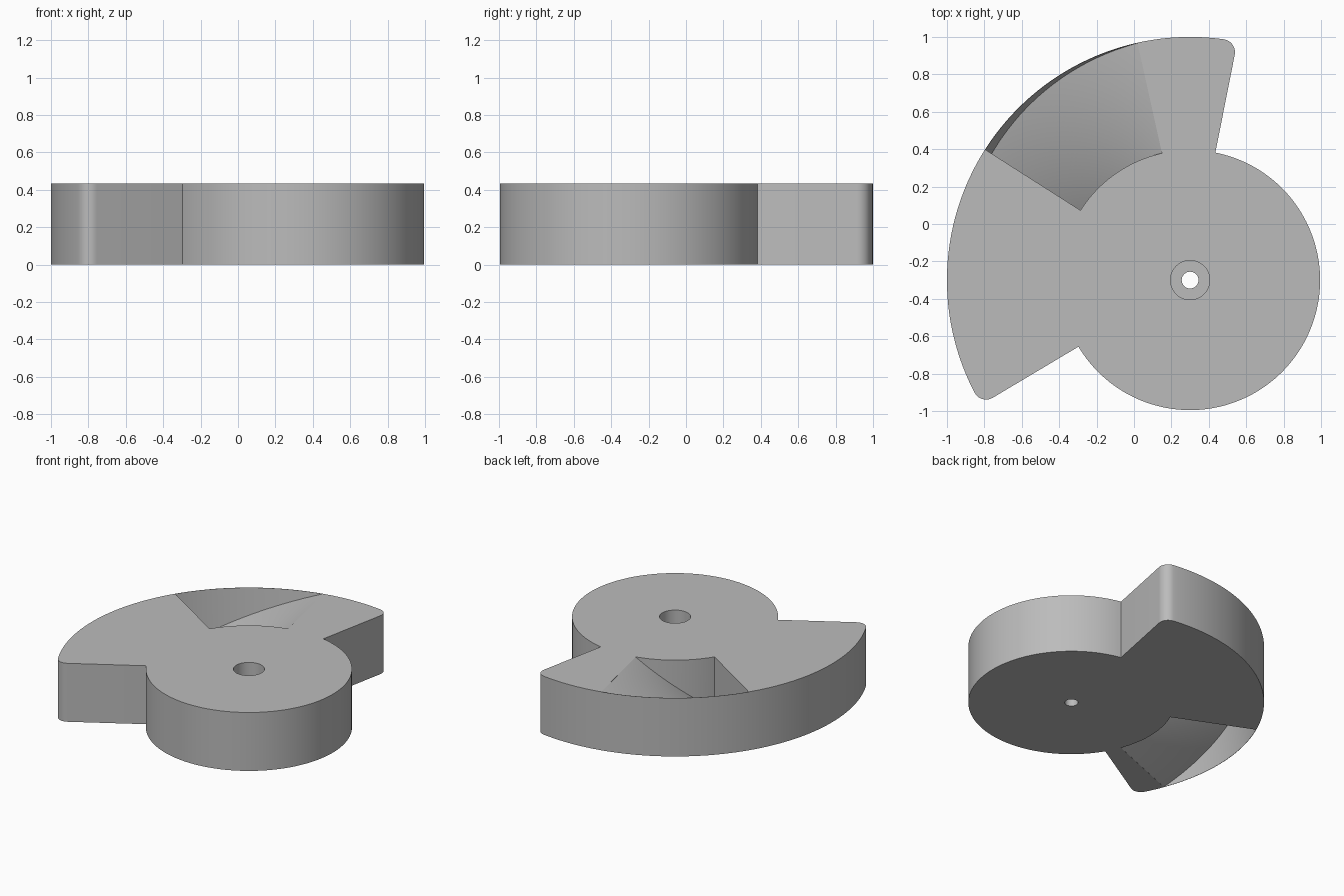
import bpy, bmesh, math

if "Cube" in bpy.data.objects:
    bpy.data.objects.remove(bpy.data.objects["Cube"])

H = 0.435                      # thickness
CX, CY = 0.30, -0.30           # hub centre
R_HUB, R_ARM = 0.695, 1.30     # hub and sector radii
A0, A1 = 78.8, 210.8           # sector limits in degrees
FIL = 0.07                     # corner fillet radius
DEPTH, LEAN = 0.39, 0.04       # pocket depth and wall lean


def polar(r, deg, cx=CX, cy=CY):
    a = math.radians(deg)
    return (cx + r * math.cos(a), cy + r * math.sin(a))


def arc(r, a, b, n, cx=CX, cy=CY):
    return [polar(r, a + (b - a) * i / n, cx, cy) for i in range(n + 1)]


def make_object(name, bm):
    bmesh.ops.recalc_face_normals(bm, faces=bm.faces)
    me = bpy.data.meshes.new(name)
    bm.to_mesh(me)
    bm.free()
    ob = bpy.data.objects.new(name, me)
    bpy.context.collection.objects.link(ob)
    return ob


def prism(name, pts, z0, z1):
    bm = bmesh.new()
    lo = [bm.verts.new((x, y, z0)) for x, y in pts]
    hi = [bm.verts.new((x, y, z1)) for x, y in pts]
    bm.faces.new(lo)
    bm.faces.new(hi)
    n = len(pts)
    for i in range(n):
        j = (i + 1) % n
        bm.faces.new((lo[i], lo[j], hi[j], hi[i]))
    return make_object(name, bm)


def ramp_cutter(name, shallow, deep, flip):
    """Helical wedge, running from no depth to full depth."""
    bm = bmesh.new()
    rings, steps, rim = [], 40, R_ARM - 0.002
    for i in range(steps + 1):
        t = i / steps
        a = shallow + (deep - shallow) * t
        d = 0.001 + DEPTH * t
        ro = rim - 0.0005 - LEAN * t
        section = [(R_HUB, H - d), (ro, H - d), (rim, H),
                   (rim, H + 0.05), (R_HUB, H + 0.05)]
        rings.append([bm.verts.new((*polar(r, a), H - z if flip else z))
                      for r, z in section])
    for p, q in zip(rings, rings[1:]):
        for k in range(5):
            m = (k + 1) % 5
            bm.faces.new((p[k], p[m], q[m], q[k]))
    bm.faces.new(rings[0])
    bm.faces.new(rings[-1])
    bmesh.ops.triangulate(bm, faces=bm.faces[:])
    return make_object(name, bm)


# outline: hub arc, then sector with two rounded corners
off = math.degrees(math.asin(FIL / (R_ARM - FIL)))
c0, c1 = polar(R_ARM - FIL, A0 + off), polar(R_ARM - FIL, A1 - off)
outline = arc(R_HUB, A1 - 360, A0, 110)
outline += arc(FIL, A0 - 90, A0 + off, 10, *c0)
outline += arc(R_ARM, A0 + off, A1 - off, 100)[1:-1]
outline += arc(FIL, A1 - off, A1 + 90, 10, *c1)
body = prism("cam_body", outline, 0, H)

# cutters: top ramp, bottom ramp, counterbore and through hole
cutters = [
    ramp_cutter("top_ramp_cutter", 102.5, 147.5, False),
    ramp_cutter("bottom_ramp_cutter", 201.3, 156.3, True),
    prism("counterbore_cutter", arc(0.105, 0, 360, 48)[:-1], 0.10, H + 0.1),
    prism("through_hole_cutter", arc(0.045, 0, 360, 32)[:-1], -0.1, 0.2),
]
bpy.context.view_layer.objects.active = body
for c in cutters:
    c.hide_render = True
    mod = body.modifiers.new(c.name, 'BOOLEAN')
    mod.operation = 'DIFFERENCE'
    mod.solver = 'EXACT'
    mod.object = c
    bpy.ops.object.modifier_apply(modifier=mod.name)
for c in cutters:
    bpy.data.objects.remove(c)

# single grey material, smooth curved walls
grey = bpy.data.materials.new("plain_grey")
grey.diffuse_color = (0.5, 0.5, 0.5, 1)
grey.use_nodes = True
grey.node_tree.nodes["Principled BSDF"].inputs["Base Color"].default_value = grey.diffuse_color
body.data.materials.clear()
body.data.materials.append(grey)
bpy.ops.object.select_all(action='DESELECT')
body.select_set(True)
bpy.ops.object.shade_smooth_by_angle(angle=math.radians(25))
